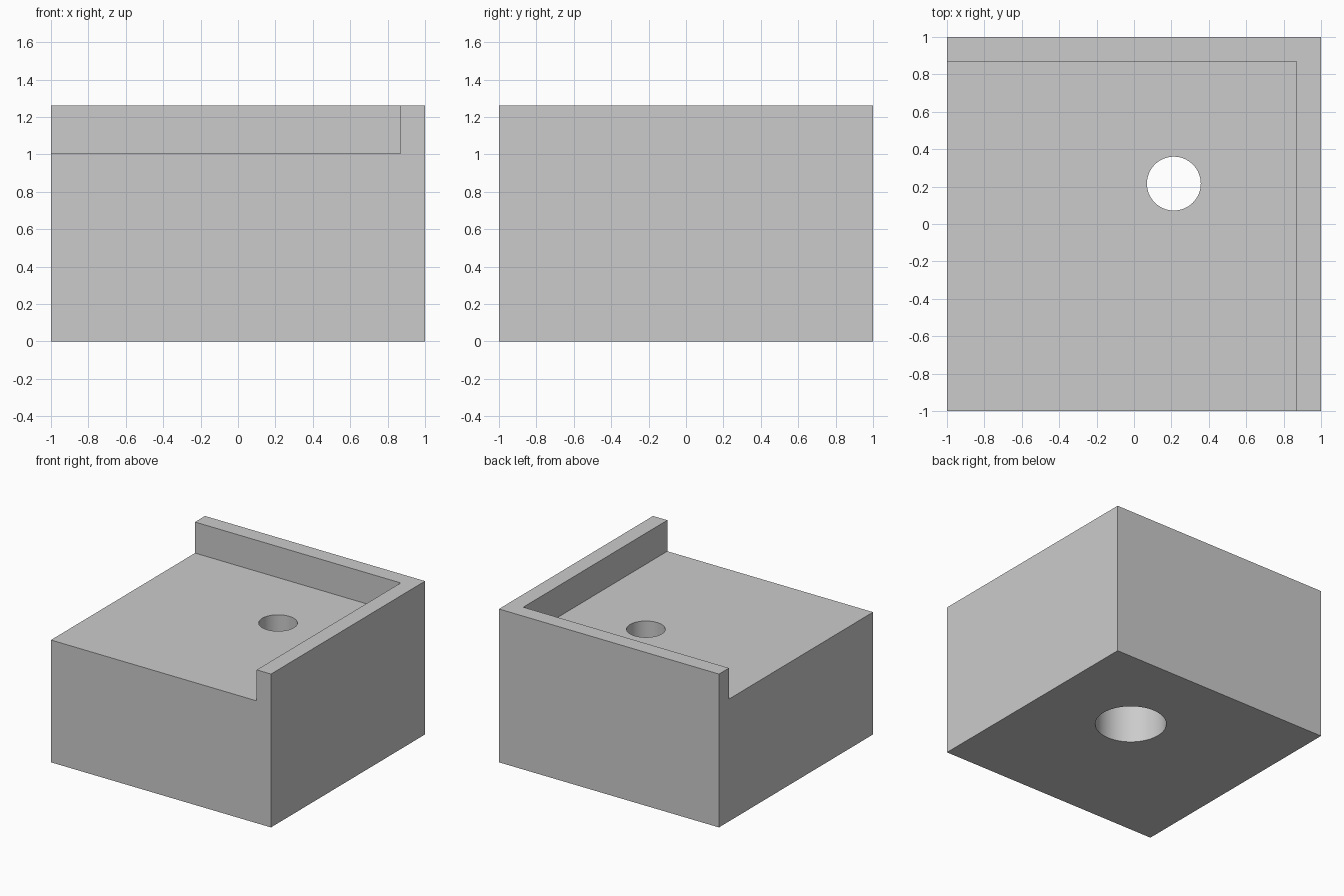
import bpy
import bmesh
import math
from mathutils import Matrix

cube = bpy.data.objects.get("Cube")
if cube:
    bpy.data.objects.remove(cube, do_unlink=True)

HEIGHT, FLOOR, WALL = 1.26, 1.005, 0.13
HOLE_X, HOLE_Y = 0.213, 0.216
LIP = 0.33  # solid thickness left above the wide bore

grey = bpy.data.materials.new("plain_grey")
grey.use_nodes = True
colour = (0.6, 0.6, 0.6, 1)
grey.diffuse_color = colour
grey.node_tree.nodes["Principled BSDF"].inputs["Base Color"].default_value = colour


def make_object(name, bm):
    mesh = bpy.data.meshes.new(name)
    bm.to_mesh(mesh)
    bm.free()
    mesh.materials.append(grey)
    obj = bpy.data.objects.new(name, mesh)
    bpy.context.collection.objects.link(obj)
    return obj


def box(name, low, high):
    bm = bmesh.new()
    size = [b - a for a, b in zip(low, high)]
    mid = [(a + b) / 2 for a, b in zip(low, high)]
    bmesh.ops.create_cube(bm, matrix=Matrix.Translation(mid) @ Matrix.Diagonal((*size, 1)))
    return make_object(name, bm)


def cylinder(name, radius, bottom, top):
    bm = bmesh.new()
    place = Matrix.Translation((HOLE_X, HOLE_Y, (bottom + top) / 2))
    bmesh.ops.create_cone(bm, cap_ends=True, segments=64, radius1=radius, radius2=radius,
                          depth=top - bottom, matrix=place)
    return make_object(name, bm)


# Block with a corner rim along the back and left sides
block = box("corner_block", (-1, -1, 0), (1, 1, HEIGHT))
cutters = [
    box("recess_cutter", (-1.5, -1.5, FLOOR), (1 - WALL, 1 - WALL, HEIGHT + 0.5)),
    cylinder("screw_hole_cutter", 0.144, -0.5, HEIGHT + 0.5),
    cylinder("screw_head_bore_cutter", 0.268, -0.5, FLOOR - LIP),
]

# Carve the recess, the through hole and the wide bore below
for cutter in cutters:
    cutter.hide_render = True
    cutter.hide_set(True)
    mod = block.modifiers.new(cutter.name, 'BOOLEAN')
    mod.operation = 'DIFFERENCE'
    mod.solver = 'EXACT'
    mod.object = cutter

# Apply the cuts and remove the helpers
bpy.ops.object.select_all(action='DESELECT')
bpy.context.view_layer.objects.active = block
block.select_set(True)
for cutter in cutters:
    bpy.ops.object.modifier_apply(modifier=cutter.name)
    bpy.data.objects.remove(cutter, do_unlink=True)

# Round bores shade smoothly, box edges stay sharp
bpy.ops.object.shade_smooth_by_angle(angle=math.radians(30))
